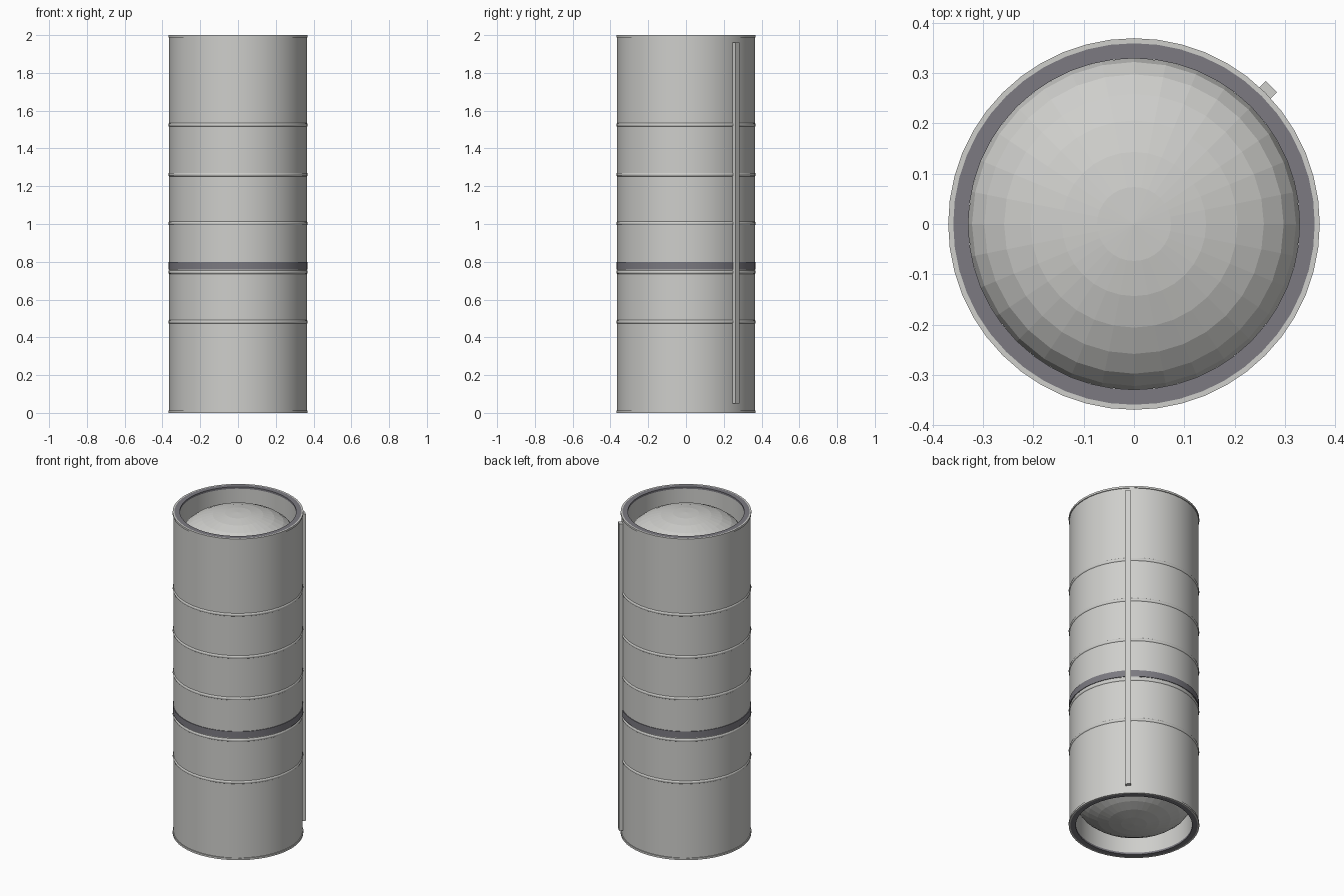
import bpy, bmesh, math

cube = bpy.data.objects.get("Cube")
if cube:
    bpy.data.objects.remove(cube)

SEGMENTS = 48
BODY_R, INNER_R, LIP_R = 0.364, 0.33, 0.369


def make_material(name, color):
    mat = bpy.data.materials.new(name)
    mat.use_nodes = True
    mat.diffuse_color = color
    mat.node_tree.nodes["Principled BSDF"].inputs["Base Color"].default_value = color
    return mat


light_grey = make_material("light grey", (0.62, 0.62, 0.60, 1))
dark_grey = make_material("dark grey", (0.20, 0.195, 0.22, 1))


def finish(name, bm, mat, smooth=None):
    bmesh.ops.recalc_face_normals(bm, faces=bm.faces)
    mesh = bpy.data.meshes.new(name)
    bm.to_mesh(mesh)
    bm.free()
    mesh.materials.append(mat)
    obj = bpy.data.objects.new(name, mesh)
    bpy.context.collection.objects.link(obj)
    if smooth:
        bpy.ops.object.select_all(action="DESELECT")
        obj.select_set(True)
        bpy.context.view_layer.objects.active = obj
        bpy.ops.object.shade_smooth_by_angle(angle=math.radians(smooth))
    return obj


def lathe(name, profile, mat, closed=True, smooth=None, segments=SEGMENTS):
    """Spin (radius, height) points around the vertical axis."""
    bm = bmesh.new()
    verts = [bm.verts.new((r, 0, z)) for r, z in profile]
    pairs = list(zip(verts, verts[1:]))
    if closed:
        pairs.append((verts[-1], verts[0]))
    edges = [bm.edges.new(p) for p in pairs]
    bmesh.ops.spin(bm, geom=verts + edges, axis=(0, 0, 1), cent=(0, 0, 0),
                   angle=math.tau, steps=segments)
    bmesh.ops.remove_doubles(bm, verts=bm.verts, dist=1e-5)
    return finish(name, bm, mat, smooth)


def ring(name, r0, r1, z0, z1, mat):
    return lathe(name, [(r0, z0), (r1, z0), (r1, z1), (r0, z1)], mat, smooth=30)


# Hollow cylindrical wall
ring("tank_wall", INNER_R, BODY_R, 0.003, 1.997, light_grey)

# Domes, recessed trim and lips at both ends
DOME_H, DOME_STEPS = 0.16, 7
for end, base, sign in (("top", 2.0, -1), ("bottom", 0.0, 1)):
    rim = base + sign * 0.165
    arc = [math.pi / 2 * i / DOME_STEPS for i in range(DOME_STEPS + 1)]
    lathe(end + "_dome", [(INNER_R * math.sin(a), rim - sign * DOME_H * math.cos(a)) for a in arc],
          light_grey, closed=False, segments=32)
    lo, hi = sorted((base, base + sign * 0.012))
    ring(end + "_end_ring", INNER_R - 0.001, 0.359, lo, hi, dark_grey)
    ring(end + "_lip", 0.359, LIP_R, lo, hi, light_grey)

# Raised hoops with a rounded section
for i, z in enumerate((0.482, 0.745, 1.003, 1.262, 1.525)):
    section = [(BODY_R - 0.001 + 0.006 * math.cos(a), z + 0.01 * math.sin(a))
               for a in (math.tau * k / 8 for k in range(8))]
    lathe(f"hoop_{i + 1}", section, light_grey, smooth=50)

# Dark joint band
ring("joint_band", BODY_R - 0.01, 0.368, 0.76, 0.80, dark_grey)

# Cable duct along the back left side
bm = bmesh.new()
bmesh.ops.create_cube(bm, size=1)
bmesh.ops.scale(bm, vec=(0.03, 0.032, 1.91), verts=bm.verts)
duct = finish("cable_duct", bm, light_grey)
angle = math.radians(45)
duct.location = (0.371 * math.cos(angle), 0.371 * math.sin(angle), 1.005)
duct.rotation_euler.z = angle
